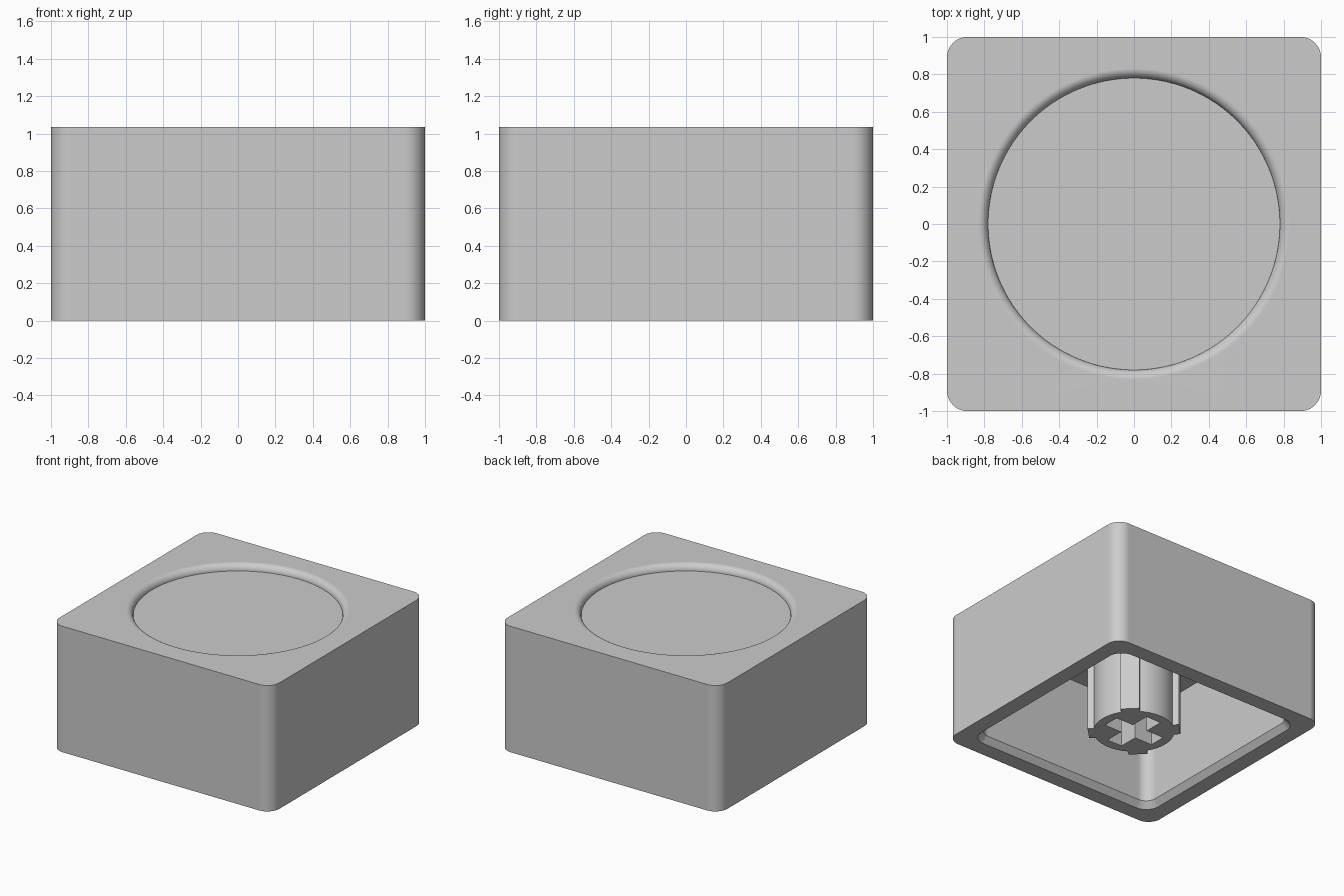
import bpy, bmesh
from math import sin, cos, pi, asin, radians

cube = bpy.data.objects.get("Cube")
if cube:
    bpy.data.objects.remove(cube, do_unlink=True)

HEIGHT, CEILING = 1.035, 0.845
SEG = 24                      # segments per rounded corner
COUNT = 4 * (SEG + 1)         # points in every ring

grey = bpy.data.materials.new("light grey plastic")
grey.use_nodes = True
colour = (0.6, 0.6, 0.6, 1)
grey.diffuse_color = colour
grey.node_tree.nodes["Principled BSDF"].inputs["Base Color"].default_value = colour


def square(half, radius, z):
    """Rounded square ring, one arc per corner."""
    pts = []
    for k in range(4):
        mid = pi / 4 + k * pi / 2
        c = (half - radius) * 2 ** 0.5
        for i in range(SEG + 1):
            a = k * pi / 2 + i / SEG * pi / 2
            pts.append((c * cos(mid) + radius * cos(a), c * sin(mid) + radius * sin(a), z))
    return pts


def circle(radius, z):
    """Circle ring whose points pair up with those of a square ring."""
    step = 2 * pi / COUNT
    return [(radius * cos((i + 0.5) * step), radius * sin((i + 0.5) * step), z)
            for i in range(COUNT)]


def bridge(bm, a, b):
    for i in range(len(a)):
        j = (i + 1) % len(a)
        bm.faces.new((a[i], a[j], b[j], b[i]))


def finish(bm, name):
    bmesh.ops.recalc_face_normals(bm, faces=bm.faces)
    mesh = bpy.data.meshes.new(name)
    bm.to_mesh(mesh)
    bm.free()
    mesh.materials.append(grey)
    obj = bpy.data.objects.new(name, mesh)
    bpy.context.collection.objects.link(obj)
    bpy.ops.object.select_all(action="DESELECT")
    obj.select_set(True)
    bpy.context.view_layer.objects.active = obj
    bpy.ops.object.shade_smooth_by_angle(angle=radians(30))
    normals = obj.modifiers.new("even shading", "WEIGHTED_NORMAL")
    normals.keep_sharp = True
    return obj


# Cap shell: dish floor, rounded dish lip, top, walls, chamfered opening, ceiling
FLOOR_R, LIP = 0.78, 0.052
rings = []
for i in range(11):
    a = i / 10 * pi / 2
    rings.append(circle(FLOOR_R + LIP * (1 - cos(a)), HEIGHT - LIP * (1 - sin(a))))
rings += [
    square(1.0, 0.11, HEIGHT),
    square(1.0, 0.11, 0),
    square(0.87, 0.12, 0),
    square(0.83, 0.09, 0.05),
    square(0.83, 0.09, CEILING),
]
bm = bmesh.new()
loops = [[bm.verts.new(p) for p in ring] for ring in rings]
for lower, upper in zip(loops, loops[1:]):
    bridge(bm, lower, upper)
bm.faces.new(loops[0])
bm.faces.new(loops[-1])
finish(bm, "cap_shell")

# Mounting stem: round post with four diagonal ribs and a cross-shaped socket
POST_R, RIB_R, RIB_W = 0.305, 0.345, 0.072
ARM, ARM_W, SOCKET_DEPTH = 0.228, 0.068, 0.42
outline, cross = [], []
for k in range(4):
    rib = pi / 4 + k * pi / 2
    for side in (-1, 1):
        outline.append((RIB_R * cos(rib) - side * RIB_W * sin(rib),
                        RIB_R * sin(rib) + side * RIB_W * cos(rib)))
    start = asin(RIB_W / POST_R)
    for i in range(17):
        a = rib + start + i / 16 * (pi / 2 - 2 * start)
        outline.append((POST_R * cos(a), POST_R * sin(a)))
    c, s = round(cos(k * pi / 2)), round(sin(k * pi / 2))
    for x, y in ((ARM, -ARM_W), (ARM, ARM_W), (ARM_W, ARM_W)):
        cross.append((x * c - y * s, x * s + y * c))

bm = bmesh.new()


def wall(profile, top):
    """Vertical wall from the ground up; returns its lower and upper loops."""
    low, high = ([bm.verts.new((x, y, z)) for x, y in profile] for z in (0, top))
    bridge(bm, low, high)
    return low, high


post_low, post_high = wall(outline, CEILING + 0.02)
socket_low, socket_high = wall(cross, SOCKET_DEPTH)
bm.faces.new(post_high)
bm.faces.new(socket_high)
rim = [bm.edges.get((loop[i - 1], loop[i])) for loop in (post_low, socket_low)
       for i in range(len(loop))]
bmesh.ops.triangle_fill(bm, use_beauty=True, edges=rim)
finish(bm, "mounting_stem")
